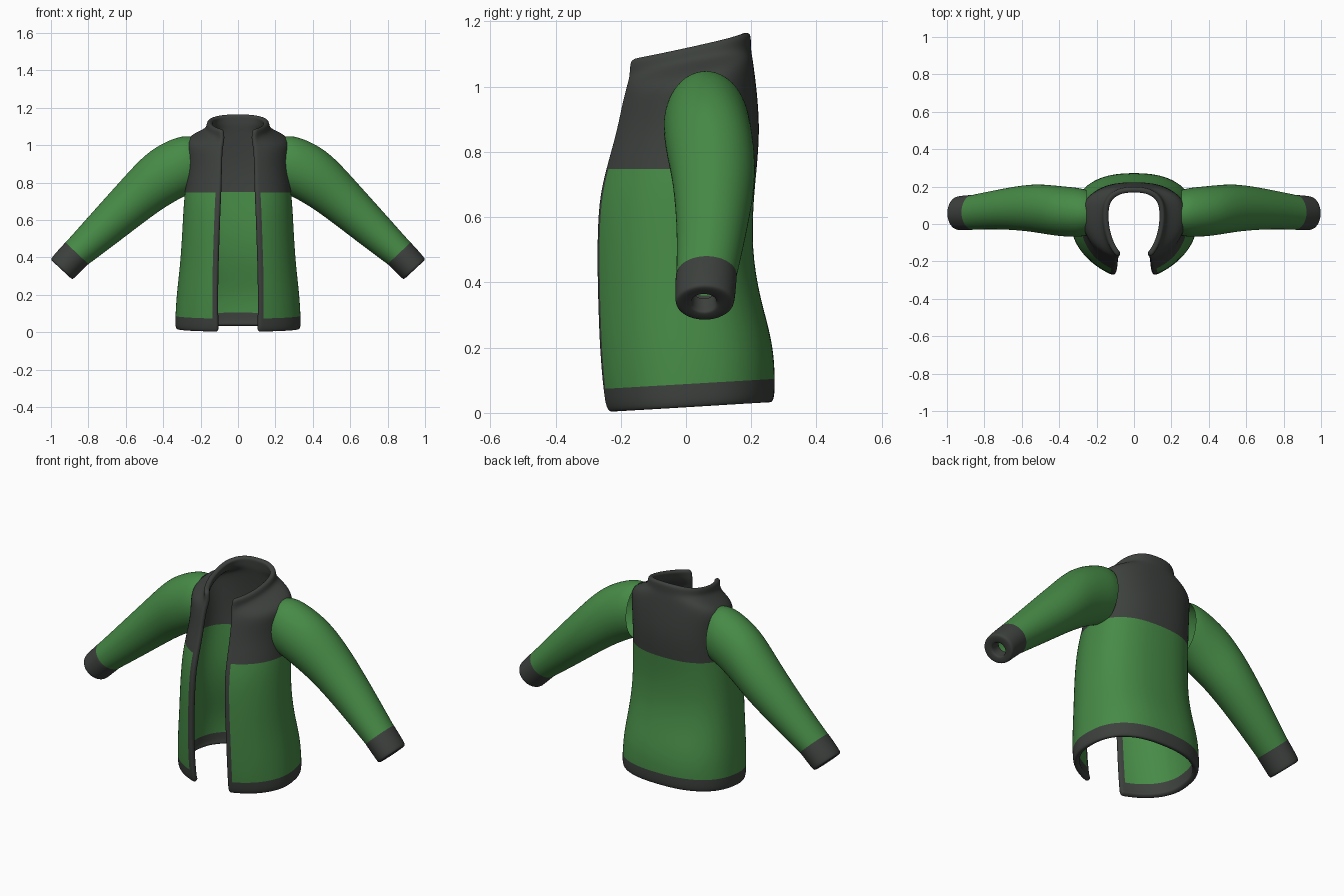
import bpy, math
from mathutils import Vector


def material(name, rgb):
    m = bpy.data.materials.new(name)
    m.diffuse_color = (*rgb, 1)
    return m


GREEN = material("green fleece", (0.062, 0.255, 0.062))
GREY = material("charcoal trim", (0.046, 0.052, 0.047))


def make_object(name, verts, faces, mats, mat_ids, thickness=0):
    """Half-model mesh, mirrored across x = 0, optionally thickened, then smoothed."""
    me = bpy.data.meshes.new(name)
    me.from_pydata(verts, [], faces)
    for m in mats:
        me.materials.append(m)
    for p, i in zip(me.polygons, mat_ids):
        p.material_index = i
        p.use_smooth = True
    ob = bpy.data.objects.new(name, me)
    bpy.context.collection.objects.link(ob)
    mir = ob.modifiers.new("Mirror", 'MIRROR')
    mir.use_clip = True
    if thickness:
        sol = ob.modifiers.new("Cloth", 'SOLIDIFY')
        sol.thickness = thickness
        sol.offset = -1
    sub = ob.modifiers.new("Smooth", 'SUBSURF')
    sub.levels = sub.render_levels = 2
    return ob


# --- Jacket body: open-fronted shell from hem to collar ---
# z at y=0, tilt, half width, front y, back y, half opening, y of widest point
LEVELS = [
    (0.012, 0.06, 0.328, -0.235, 0.264, 0.108, 0.00),
    (0.030, 0.06, 0.337, -0.248, 0.272, 0.108, 0.00),
    (0.075, 0.06, 0.337, -0.256, 0.275, 0.110, 0.00),
    (0.200, 0.05, 0.330, -0.268, 0.270, 0.112, 0.00),
    (0.350, 0.02, 0.312, -0.274, 0.227, 0.110, -0.01),
    (0.500, 0.00, 0.301, -0.277, 0.203, 0.105, -0.02),
    (0.650, 0.00, 0.294, -0.272, 0.208, 0.100, -0.01),
    (0.745, 0.00, 0.286, -0.250, 0.218, 0.095, 0.00),
    (0.860, 0.00, 0.274, -0.217, 0.227, 0.092, 0.03),
    (0.950, 0.05, 0.278, -0.201, 0.221, 0.090, 0.04),
    (1.012, 0.15, 0.284, -0.190, 0.211, 0.087, 0.05),
    (1.045, 0.20, 0.245, -0.184, 0.205, 0.085, 0.05),
    (1.072, 0.20, 0.172, -0.180, 0.200, 0.085, 0.05),
    (1.100, 0.22, 0.170, -0.179, 0.200, 0.090, 0.05),
    (1.124, 0.22, 0.160, -0.176, 0.198, 0.095, 0.05),
]
HEM_TOP, YOKE_START = 2, 7
SIDE, BACK = 7, 7


def section(z, tilt, w, yf, yb, xf, yc):
    """Half outline, front edge round the side to the centre back."""
    a0 = math.asin(xf / w)
    depth = (yc - yf) / math.cos(a0)
    a1 = math.asin((xf + 0.022) / w)
    angles = [a0] + [a1 + (math.pi / 2 - a1) * i / SIDE for i in range(SIDE + 1)]
    pts = [(w * math.sin(a), yc - depth * math.cos(a)) for a in angles]
    for i in range(1, BACK + 1):
        u = math.pi / 2 * i / BACK
        x = 0 if i == BACK else w * math.cos(u) ** 0.82
        pts.append((x, yc + (yb - yc) * math.sin(u) ** 0.82))
    return [(x, y, z + tilt * y) for x, y in pts]


verts, faces, ids = [], [], []
for lv in LEVELS:
    verts += section(*lv)
n = SIDE + BACK + 2
for l in range(len(LEVELS) - 1):
    for c in range(n - 1):
        a = l * n + c
        faces.append((a, a + 1, a + n + 1, a + n))
        # hem, yoke, collar and front edging are grey
        trim = l < HEM_TOP or l >= YOKE_START or c == 0
        ids.append(1 if trim else 0)
make_object("jacket_body", verts, faces, [GREEN, GREY], ids, 0.03)


# --- Sleeves and cuffs: tubes through rings given by top and bottom points ---
def tube(name, rings, mat, sides=16):
    vs, fs = [], []
    for (tx, tz), (bx, bz), yc, ry in rings:
        top, bot = Vector((tx, yc, tz)), Vector((bx, yc, bz))
        mid, up = (top + bot) / 2, (top - bot) / 2
        for i in range(sides):
            a = 2 * math.pi * i / sides
            vs.append(mid + up * math.cos(a) + Vector((0, ry * math.sin(a), 0)))
    for r in range(len(rings) - 1):
        for i in range(sides):
            a, b = r * sides + i, r * sides + (i + 1) % sides
            fs.append((a, a + sides, b + sides, b))
    make_object(name, vs, fs, [mat], [0] * len(fs))


tube("sleeves", [
    ((0.255, 1.050), (0.255, 0.735), 0.060, 0.125),
    ((0.300, 1.055), (0.285, 0.725), 0.062, 0.134),
    ((0.390, 1.022), (0.340, 0.695), 0.066, 0.137),
    ((0.495, 0.960), (0.405, 0.655), 0.075, 0.137),
    ((0.615, 0.828), (0.490, 0.595), 0.088, 0.130),
    ((0.770, 0.655), (0.640, 0.480), 0.080, 0.110),
    ((0.880, 0.530), (0.755, 0.395), 0.068, 0.099),
    ((0.930, 0.475), (0.805, 0.358), 0.062, 0.094),
], GREEN)

tube("cuffs", [
    ((0.924, 0.482), (0.798, 0.363), 0.063, 0.095),
    ((0.928, 0.478), (0.802, 0.360), 0.062, 0.096),
    ((0.965, 0.438), (0.840, 0.323), 0.060, 0.095),
    ((0.998, 0.400), (0.875, 0.288), 0.058, 0.093),
    ((1.003, 0.387), (0.886, 0.280), 0.057, 0.088),
    ((0.975, 0.366), (0.912, 0.306), 0.055, 0.045),
    ((0.962, 0.362), (0.908, 0.312), 0.055, 0.038),
    ((0.925, 0.400), (0.875, 0.350), 0.055, 0.036),
], GREY)
